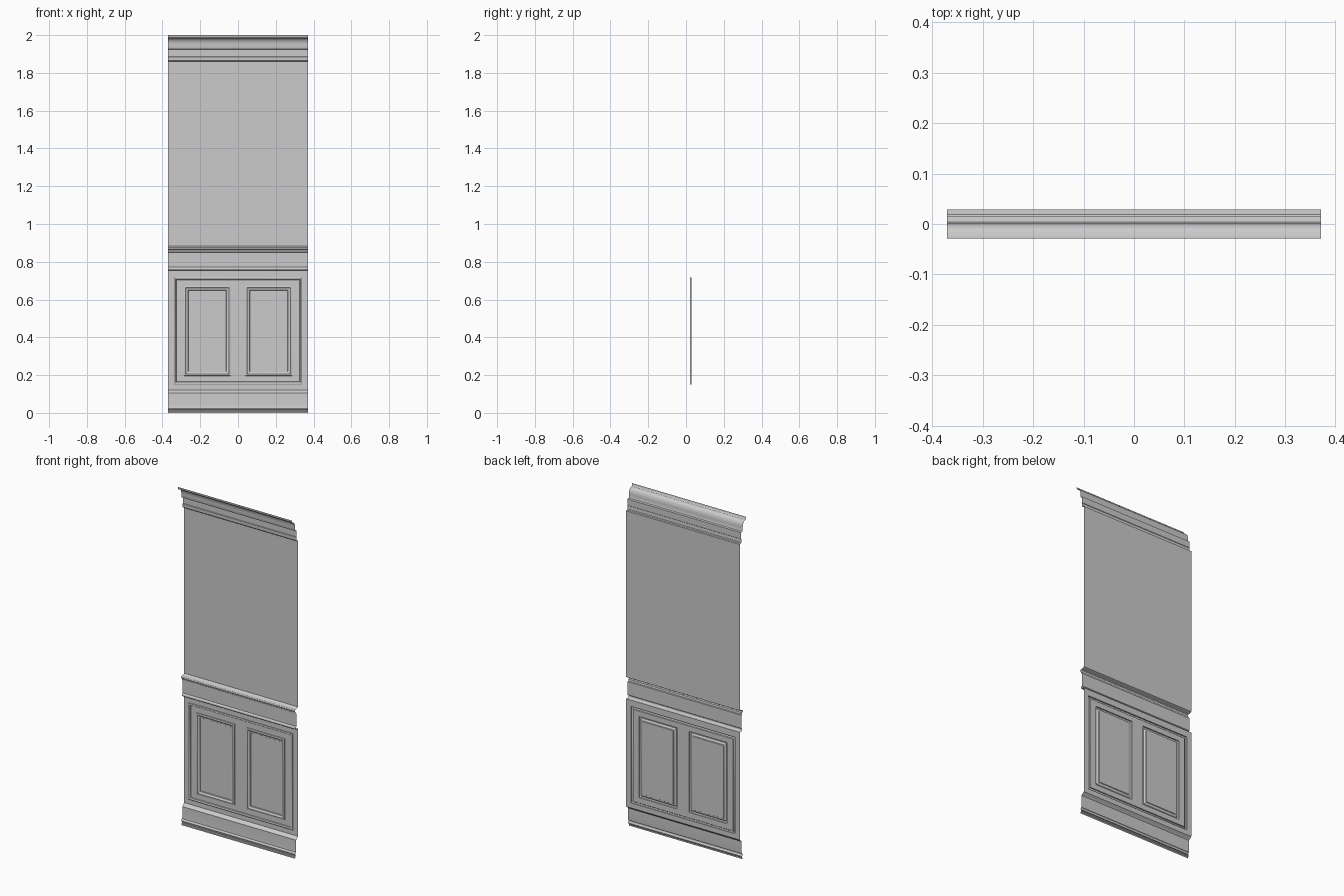
import bpy, bmesh, math

if "Cube" in bpy.data.objects:
    bpy.data.objects.remove(bpy.data.objects["Cube"])

W = 0.37        # half width of the wall section
BACK = 0.029    # plane of the wall sheet


def finish(name, bm):
    bmesh.ops.remove_doubles(bm, verts=bm.verts, dist=1e-5)
    me = bpy.data.meshes.new(name)
    bm.to_mesh(me)
    bm.free()
    ob = bpy.data.objects.new(name, me)
    bpy.context.collection.objects.link(ob)
    bpy.ops.object.select_all(action='DESELECT')
    ob.select_set(True)
    bpy.context.view_layer.objects.active = ob
    bpy.ops.object.shade_smooth_by_angle(angle=math.radians(30))
    return ob


def face(bm, pts):
    bm.faces.new([bm.verts.new(p) for p in pts])


def run(name, profile):
    """Open (y, z) profile, listed upwards, swept across the width."""
    bm = bmesh.new()
    for (y0, z0), (y1, z1) in zip(profile, profile[1:]):
        face(bm, [(-W, y0, z0), (W, y0, z0), (W, y1, z1), (-W, y1, z1)])
    return finish(name, bm)


def arc(cy, cz, ry, rz, a0, a1, n=8):
    angles = [math.radians(a0 + (a1 - a0) * i / n) for i in range(n + 1)]
    return [(cy + ry * math.cos(a), cz + rz * math.sin(a)) for a in angles]


def moulding(bm, rect, profile):
    """Mitred rings inside rect; profile is (inset, y). Returns inner rect."""
    def ring(d, y):
        x0, x1, z0, z1 = rect
        return [(x0 + d, y, z0 + d), (x1 - d, y, z0 + d),
                (x1 - d, y, z1 - d), (x0 + d, y, z1 - d)]
    for a, b in zip(profile, profile[1:]):
        ra, rb = ring(*a), ring(*b)
        for i in range(4):
            j = (i + 1) % 4
            face(bm, [ra[i], ra[j], rb[j], rb[i]])
    d = profile[-1][0]
    return (rect[0] + d, rect[1] - d, rect[2] + d, rect[3] - d)


def sheet(bm, xs, zs, holes=()):
    """Flat grid on the wall plane, leaving out the (column, row) holes."""
    for i in range(len(xs) - 1):
        for j in range(len(zs) - 1):
            if (i, j) not in holes:
                face(bm, [(xs[i], BACK, zs[j]), (xs[i + 1], BACK, zs[j]),
                          (xs[i + 1], BACK, zs[j + 1]), (xs[i], BACK, zs[j + 1])])


# Skirting board with rounded shoe and sloped top
run("skirting_board",
    [(0.003, 0), (0.003, 0.008), (0.006, 0.012), (0.006, 0.018)]
    + arc(0.010, 0.027, 0.007, 0.008, 270, 90)
    + [(0.011, 0.045), (0.011, 0.106), (0.016, 0.112), (0.022, 0.116), (BACK, 0.122)])

# Dado sheet with its large frame and two smaller frames
bm = bmesh.new()
outer = (-0.339, 0.339, 0.151, 0.718)
sheet(bm, [-W, outer[0], outer[1], W], [0.122, outer[2], outer[3], 0.755], [(1, 1)])
inside = moulding(bm, outer, [(0, BACK), (0, 0.022), (0.003, 0.020), (0.006, 0.020),
                              (0.009, 0.023), (0.012, 0.024), (0.014, BACK)])
panels = [(-0.287, -0.039, 0.196, 0.673), (0.039, 0.287, 0.196, 0.673)]
sheet(bm, [inside[0], -0.287, -0.039, 0.039, 0.287, inside[1]],
      [inside[2], 0.196, 0.673, inside[3]], [(1, 1), (3, 1)])
for p in panels:
    f = moulding(bm, p, [(0, BACK), (0.001, 0.023), (0.005, 0.021), (0.009, 0.021),
                         (0.013, 0.024), (0.018, 0.026), (0.022, 0.026), (0.024, BACK)])
    sheet(bm, f[:2], f[2:])
finish("dado_panelling", bm)

# Chair rail: lower bead, flat band, projecting cap
run("chair_rail",
    [(BACK, 0.755), (0.012, 0.755)] + arc(0.012, 0.763, 0.005, 0.008, 270, 90)[1:-1]
    + [(0.014, 0.773), (0.014, 0.850), (0.008, 0.852), (0.006, 0.862), (0.001, 0.864)]
    + arc(0.004, 0.8695, 0.004, 0.0055, 240, 90)
    + [(0.011, 0.876), (0.019, 0.878), (BACK, 0.883)])

# Plain upper wall
run("upper_wall", [(BACK, 0.883), (BACK, 1.860)])

# Cornice: small lower moulding, frieze, cove and lip
run("cornice",
    [(BACK, 1.860), (0.019, 1.861), (0.015, 1.865), (0.014, 1.885), (0.016, 1.887),
     (0.016, 1.924), (0.004, 1.926), (0.002, 1.930), (0.002, 1.947)]
    + arc(-0.019, 1.947, 0.021, 0.036, 0, 90)[1:]
    + [(-0.023, 1.984), (-0.027, 1.988), (-BACK, 1.993), (-BACK, 2.0)])
